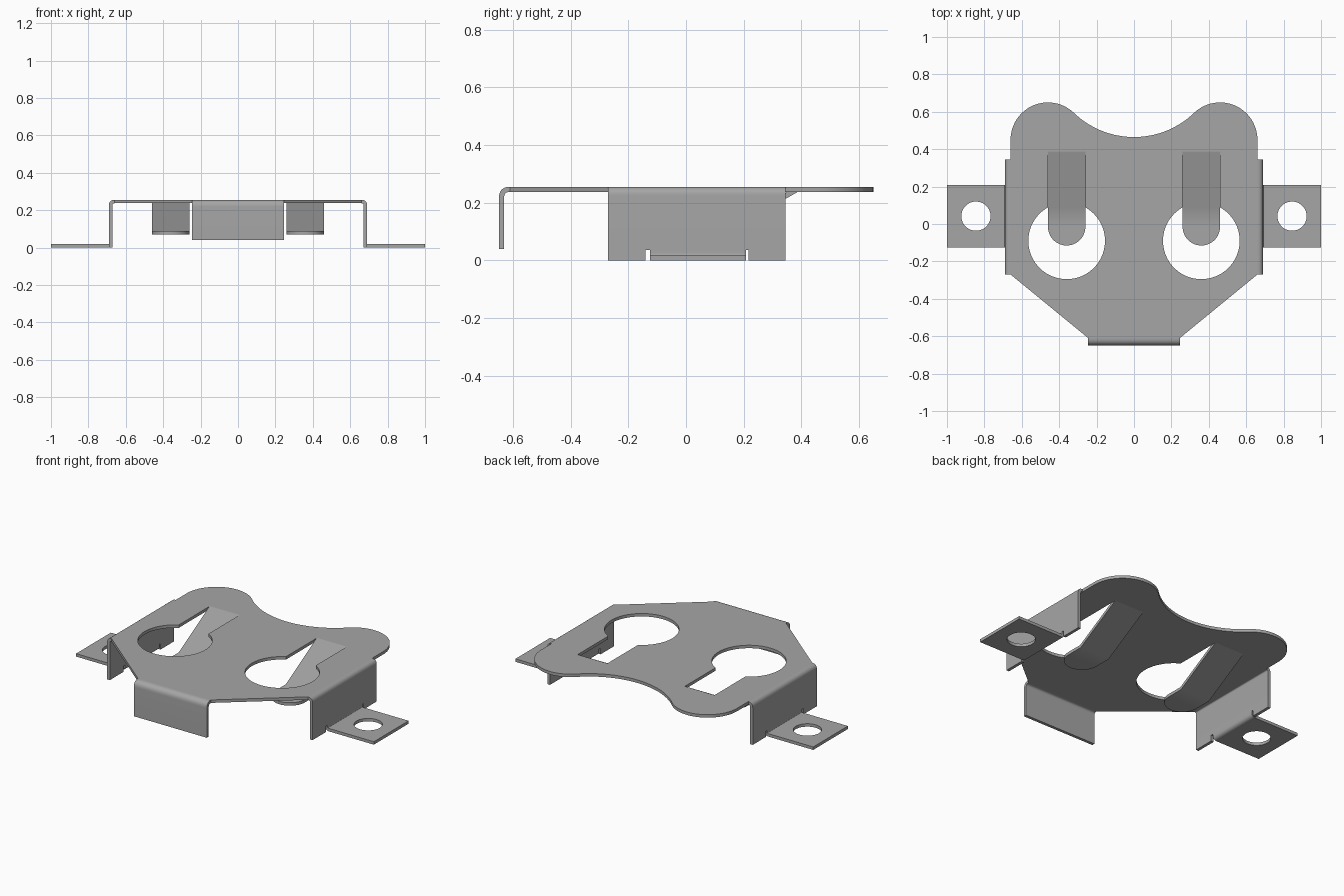
import bpy, bmesh
from math import sin, cos, asin, atan2, radians, pi
from mathutils import Vector

if "Cube" in bpy.data.objects:
    bpy.data.objects.remove(bpy.data.objects["Cube"])

T = 0.018            # sheet thickness
TOP = 0.255          # top face of the main plate
MID = TOP - T / 2    # middle of the main plate

steel = bpy.data.materials.new("grey_steel")
steel.use_nodes = True
steel.diffuse_color = (0.38, 0.38, 0.38, 1)
steel.node_tree.nodes["Principled BSDF"].inputs["Base Color"].default_value = (0.38, 0.38, 0.38, 1)


def finish(name, bm):
    bmesh.ops.remove_doubles(bm, verts=bm.verts, dist=0.00005)
    bmesh.ops.recalc_face_normals(bm, faces=bm.faces)
    mesh = bpy.data.meshes.new(name)
    bm.to_mesh(mesh)
    bm.free()
    mesh.materials.append(steel)
    obj = bpy.data.objects.new(name, mesh)
    bpy.context.collection.objects.link(obj)
    bpy.ops.object.select_all(action='DESELECT')
    obj.select_set(True)
    bpy.context.view_layer.objects.active = obj
    bpy.ops.object.shade_smooth_by_angle(angle=radians(30))
    return obj


def arc(cx, cy, r, a0, a1, n):
    return [(cx + r * cos(a0 + (a1 - a0) * i / n),
             cy + r * sin(a0 + (a1 - a0) * i / n)) for i in range(n + 1)]


def circle(cx, cy, r, n=64):
    return arc(cx, cy, r, 0, 2 * pi, n)[:-1]


def flat_sheet(name, outlines, z):
    """Flat sheet from an outer outline and any hole outlines."""
    curve = bpy.data.curves.new(name + "_outline", 'CURVE')
    curve.dimensions = '2D'
    curve.fill_mode = 'BOTH'
    curve.extrude = T / 2
    for pts in outlines:
        spline = curve.splines.new('POLY')
        spline.points.add(len(pts) - 1)
        for p, (x, y) in zip(spline.points, pts):
            p.co = (x, y, 0, 1)
        spline.use_cyclic_u = True
    temp = bpy.data.objects.new(name + "_outline", curve)
    bpy.context.collection.objects.link(temp)
    graph = bpy.context.evaluated_depsgraph_get()
    mesh = bpy.data.meshes.new_from_object(temp.evaluated_get(graph))
    bm = bmesh.new()
    bm.from_mesh(mesh)
    bmesh.ops.translate(bm, verts=bm.verts, vec=(0, 0, z))
    bpy.data.objects.remove(temp)
    bpy.data.curves.remove(curve)
    bpy.data.meshes.remove(mesh)
    return finish(name, bm)


def rounded(path, d, n=8):
    """Round the inner corners of a path."""
    pts = [Vector(p) for p in path]
    out = [pts[0]]
    for a, b, c in zip(pts, pts[1:], pts[2:]):
        s, e = b + (a - b).normalized() * d, b + (c - b).normalized() * d
        for i in range(n + 1):
            t = i / n
            out.append(s * (1 - t) ** 2 + b * 2 * t * (1 - t) + e * t * t)
    return out + [pts[-1]]


def bent_strip(name, path, lo, hi, place):
    """Sheet following a middle line, spanning lo to hi across."""
    path = [Vector(p) for p in path]
    dirs = [(b - a).normalized() for a, b in zip(path, path[1:])]
    side_a, side_b = [], []
    for i, p in enumerate(path):
        d0, d1 = dirs[max(i - 1, 0)], dirs[min(i, len(dirs) - 1)]
        m = (d0 + d1).normalized()
        off = Vector((-m.y, m.x)) * (T / 2 / m.dot(d0))
        side_a.append(p + off)
        side_b.append(p - off)
    bm = bmesh.new()
    rows = [[bm.verts.new(place(p.x, p.y, w)) for p in side]
            for side, w in ((side_a, lo), (side_a, hi), (side_b, hi), (side_b, lo))]
    for r0, r1 in zip(rows, rows[1:] + rows[:1]):
        for i in range(len(path) - 1):
            bm.faces.new((r0[i], r0[i + 1], r1[i + 1], r1[i]))
    for i in (0, -1):
        bm.faces.new([r[i] for r in rows])
    return finish(name, bm)


# Main plate: angled front, two rear lobes, scooped rear edge, keyhole openings
LX, LY, LR = 0.46, 0.45, 0.2
SR = 0.464
SY = 0.465 + SR
touch = atan2(SY - LY, -LX)
half = [(0.245, -0.61), (0.66, -0.27)] + arc(LX, LY, LR, 0, touch, 32)
scoop_end = atan2(LY - SY, LX)
scoop = arc(0, SY, SR, scoop_end, -pi - scoop_end, 40)[1:-1]
outline = half + scoop + [(-x, y) for x, y in reversed(half)]

KX, KY, KR, FW, SLOT = 0.36, -0.09, 0.205, 0.1, 0.39
gap = asin(FW / KR)
keyholes = []
for s in (1, -1):
    keyholes.append([(s * KX + FW, SLOT), (s * KX - FW, SLOT)]
                    + arc(s * KX, KY, KR, pi / 2 + gap, 2.5 * pi - gap, 56))
flat_sheet("main_plate", [outline] + keyholes, MID)

# Front flap folded down
bent_strip("front_flap", rounded([(-0.61, MID), (-0.64, MID), (-0.64, 0.04)], 0.028),
           -0.245, 0.245, lambda u, v, w: (w, u, v))

WALL, NOTCH = 0.681, 0.036
for s, side in ((1, "left"), (-1, "right")):
    def across(u, v, w, s=s):
        return (s * u, w, v)

    def along(u, v, w, s=s):
        return (s * w, u, v)

    # Side wall with two feet, notched beside the mounting tab
    bent_strip(side + "_wall", rounded([(0.66, MID), (WALL, MID), (WALL, NOTCH)], 0.0205),
               -0.27, 0.345, across)
    for where, lo, hi in (("front", -0.27, -0.14), ("rear", 0.217, 0.345)):
        bent_strip(f"{side}_{where}_foot", [(WALL, NOTCH), (WALL, 0)], lo, hi, across)

    # Mounting tab: bend plus drilled plate
    bent_strip(side + "_tab_bend",
               rounded([(WALL, NOTCH), (WALL, T / 2), (0.72, T / 2)], 0.016),
               -0.125, 0.208, across)
    tab = [(s * x, y) for x, y in
           ((0.72, -0.125), (1, -0.125), (1, 0.208), (0.72, 0.208))]
    flat_sheet(side + "_tab", [tab, circle(s * 0.845, 0.042, 0.078)], T / 2)

    # Spring finger sloping down from the slot to a rounded flat tip
    TIP_Y, TIP_Z = -0.015, 0.079
    bent_strip(side + "_spring_finger",
               [(SLOT, MID), (0.385, MID), (0.09, TIP_Z), (TIP_Y, TIP_Z)],
               KX - FW, KX + FW, along)
    flat_sheet(side + "_finger_tip", [arc(s * KX, TIP_Y, FW, pi, 2 * pi, 32)], TIP_Z)
